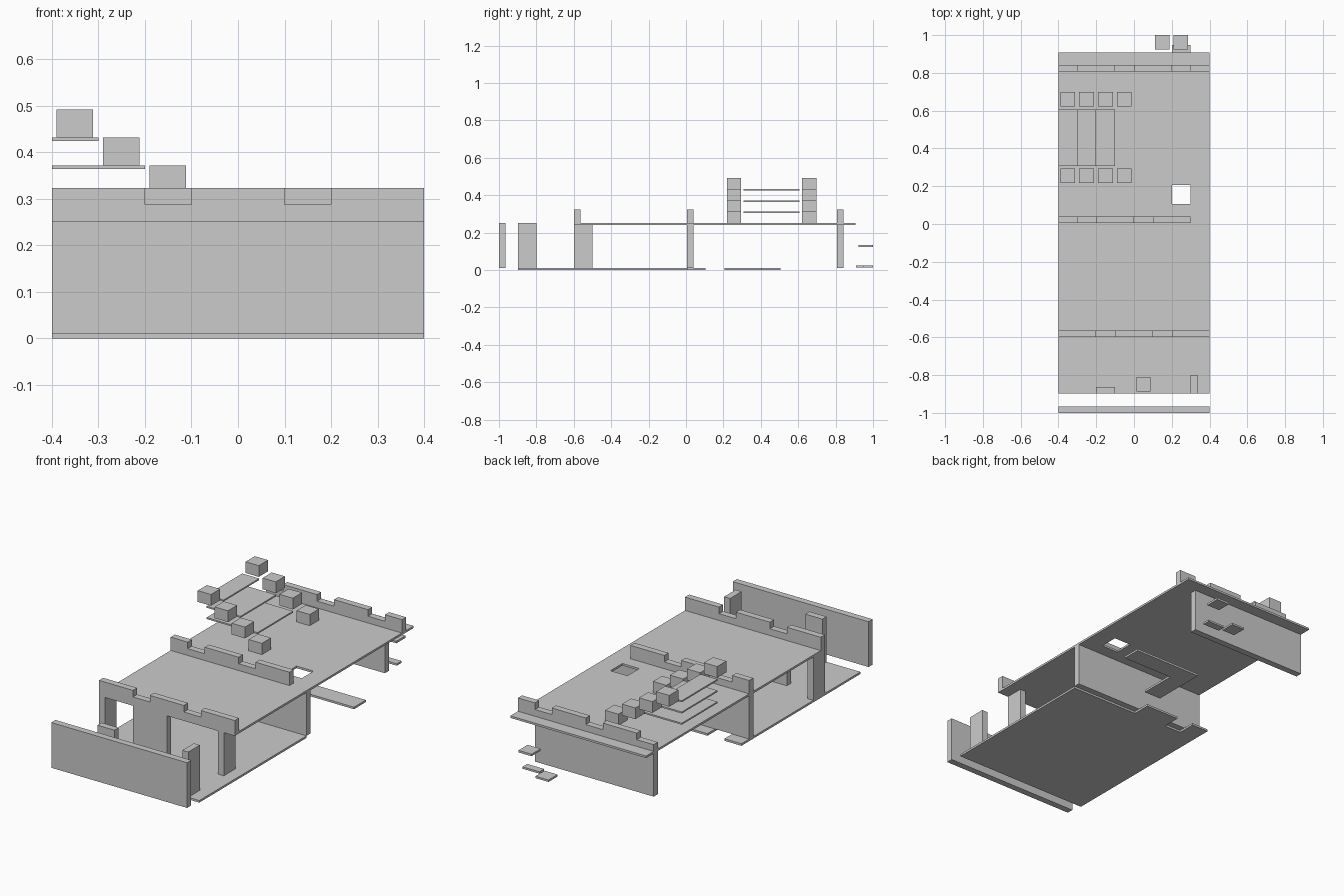
import bpy
import bmesh
from mathutils import Vector

default = bpy.data.objects.get("Cube")
if default:
    bpy.data.objects.remove(default, do_unlink=True)

grey = bpy.data.materials.new("light_grey")
grey.use_nodes = True
grey.diffuse_color = (0.6, 0.6, 0.6, 1)
grey.node_tree.nodes["Principled BSDF"].inputs["Base Color"].default_value = (0.6, 0.6, 0.6, 1)

T = 0.035      # wall thickness
FLOOR = 0.011  # ground slab top
DECK = 0.252   # upper slab top
LOW = 0.288    # parapet gap height
TOP = 0.323    # parapet crest height


def prism(name, outline, push):
    """Extrude a closed outline of 3D points along a vector."""
    bm = bmesh.new()
    face = bm.faces.new([bm.verts.new(p) for p in outline])
    new = bmesh.ops.extrude_face_region(bm, geom=[face])["geom"]
    moved = [v for v in new if isinstance(v, bmesh.types.BMVert)]
    bmesh.ops.translate(bm, verts=moved, vec=Vector(push))
    bmesh.ops.recalc_face_normals(bm, faces=bm.faces)
    mesh = bpy.data.meshes.new(name)
    bm.to_mesh(mesh)
    bm.free()
    mesh.materials.append(grey)
    obj = bpy.data.objects.new(name, mesh)
    bpy.context.collection.objects.link(obj)
    return obj


def plate(name, outline, z0, z1):
    return prism(name, [(x, y, z0) for x, y in outline], (0, 0, z1 - z0))


def box(name, x0, x1, y0, y1, z0, z1):
    return plate(name, [(x0, y0), (x1, y0), (x1, y1), (x0, y1)], z0, z1)


def parapet(name, x0, x1, y, gaps):
    """Low wall on the deck with notches cut down between the given x pairs."""
    line = [(x0, DECK)]
    x = x0
    for a, b in gaps:
        if a > x0:
            line += [(x, TOP), (a, TOP)]
        line += [(a, LOW), (b, LOW)]
        x = b
    line += [(x, TOP), (x1, TOP), (x1, DECK)]
    return prism(name, [(px, y, pz) for px, pz in line], (0, T, 0))


# Ground floor with doorstep tabs, and the angled path behind it
plate("ground_floor", [(-0.4, -0.897), (0.4, -0.897), (0.4, 0.007), (0, 0.007),
                       (0, 0.105), (-0.2, 0.105), (-0.2, 0.007), (-0.3, 0.007),
                       (-0.3, 0.105), (-0.4, 0.105)], 0, FLOOR)
plate("rear_path", [(0, 0.205), (0.1, 0.205), (0.1, 0.405), (0.4, 0.405),
                    (0.4, 0.505), (0, 0.505)], 0, FLOOR)

# Upper deck with a square hatch
deck = box("upper_deck", -0.4, 0.4, -0.598, 0.907, DECK - FLOOR, DECK)
cutter = box("hatch_cutter", 0.2, 0.3, 0.107, 0.207, 0.2, 0.3)
cut = deck.modifiers.new("hatch", 'BOOLEAN')
cut.operation = 'DIFFERENCE'
cut.solver = 'EXACT'
cut.object = cutter
cutter.hide_render = True
cutter.hide_viewport = True

# Full height walls
box("front_wall", -0.4, 0.4, -1, -1 + T, FLOOR, DECK)
box("middle_wall", -0.4, 0.4, 0.005, 0.005 + T, FLOOR, DECK - FLOOR)
box("back_wall", -0.4, 0.3, 0.808, 0.808 + T, FLOOR, DECK - FLOOR)

# Notched parapets
parapet("front_parapet", -0.4, 0.4, -0.598, [(-0.2, -0.1), (0.1, 0.2)])
parapet("middle_parapet", -0.4, 0.3, 0.005, [(-0.3, -0.2), (0, 0.1)])
parapet("back_parapet", -0.4, 0.4, 0.808, [(-0.4, -0.3), (-0.1, 0), (0.2, 0.3)])

# Short wall pieces at the entrance
box("entrance_panel", -0.2, 0, -0.598, -0.598 + T, FLOOR, DECK - FLOOR)
for name, x in (("entrance_post_right", -0.4), ("entrance_post_left", 0.3)):
    box(name, x, x + T, -0.598, -0.5, FLOOR, DECK - FLOOR)
box("yard_post_right", -0.2, -0.1, -0.897, -0.897 + T, FLOOR, DECK)
box("yard_post_left", 0.3, 0.3 + T, -0.897, -0.8, FLOOR, DECK)
box("yard_block", 0.012, 0.088, -0.887, -0.81, FLOOR, FLOOR + 0.06)

# Stepped rows of blocks with landings between them
for i in range(4):
    x = -0.39 + 0.1 * i
    z = DECK + 0.06 * (3 - i)
    for side, y in (("front", 0.218), ("back", 0.621)):
        box(f"{side}_step_block_{i + 1}", x, x + 0.078, y, y + 0.077, z, z + 0.06)
    if i < 3:
        box(f"landing_{i + 1}", -0.4, -0.3 + 0.1 * i, 0.307, 0.607, z - 0.008, z)

# Small loose plates behind the back wall
box("high_plate", 0.21, 0.287, 0.923, 1, 0.123, 0.134)
box("low_plate", 0.11, 0.187, 0.923, 1, 0.013, 0.023)
box("low_strip", 0.2, 0.3, 0.908, 0.948, 0.013, 0.023)
